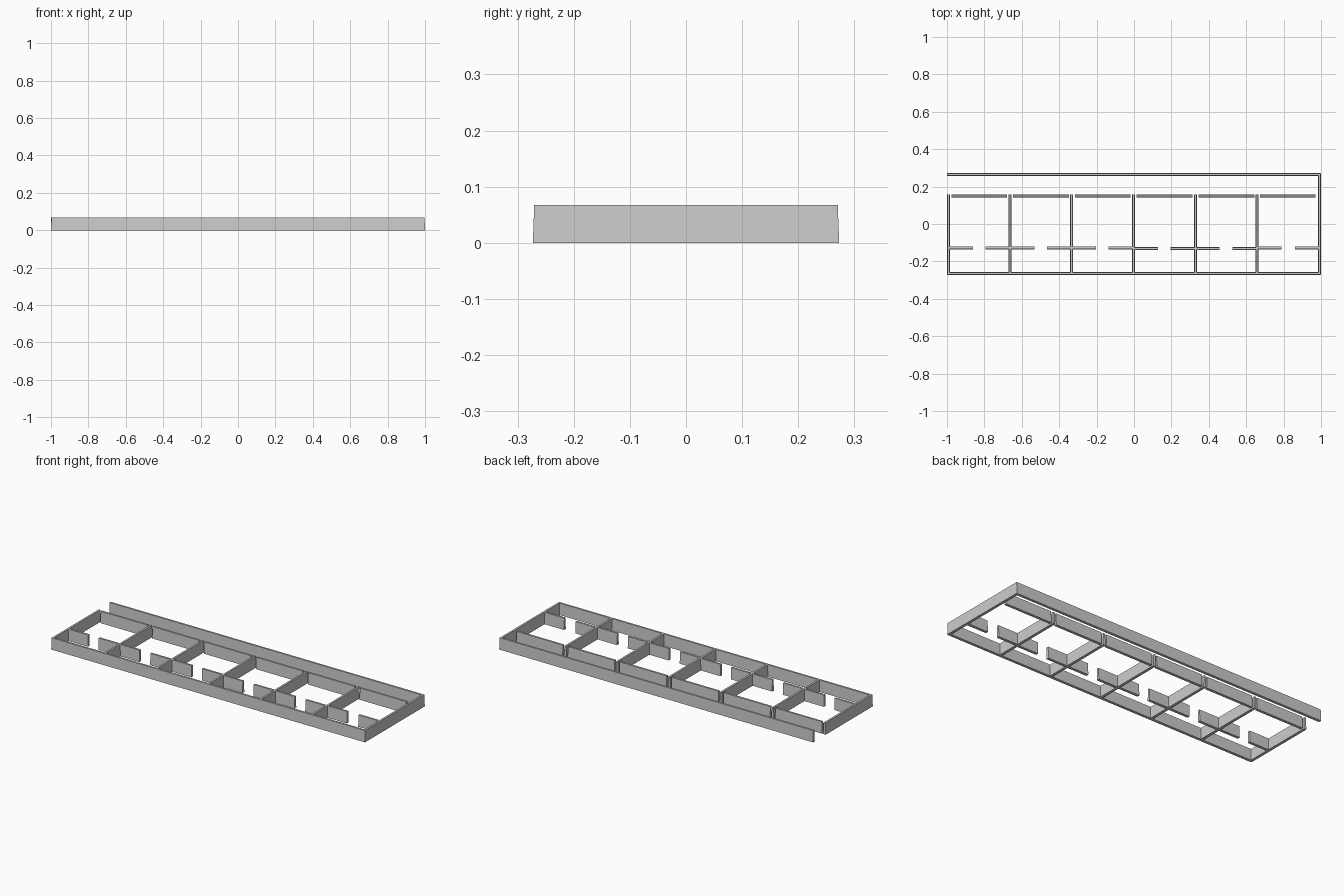
import bpy

if "Cube" in bpy.data.objects:
    bpy.data.objects.remove(bpy.data.objects["Cube"])

H = 0.067            # wall height
BASE, TOP = 0.016, 0.011   # drafted wall thickness at foot and crest


def wall(name, axis, start, end, pos):
    """Straight wall along 'x' or 'y', tapering from base to crest."""
    b, t = BASE / 2, TOP / 2
    profile = [(-b, 0), (b, 0), (t, H), (-t, H)]
    verts = []
    for along in (start, end):
        for off, z in profile:
            verts.append((along, pos + off, z) if axis == 'x' else (pos + off, along, z))
    faces = [(0, 3, 2, 1), (4, 5, 6, 7)]
    faces += [(i, (i + 1) % 4, (i + 1) % 4 + 4, i + 4) for i in range(4)]
    if axis == 'y':
        faces = [f[::-1] for f in faces]
    faces = [f[::-1] for f in faces] if axis == 'x' else faces
    mesh = bpy.data.meshes.new(name)
    mesh.from_pydata(verts, [], faces)
    # make all normals face outward
    import bmesh
    bm = bmesh.new()
    bm.from_mesh(mesh)
    bmesh.ops.recalc_face_normals(bm, faces=bm.faces)
    bm.to_mesh(mesh)
    bm.free()
    obj = bpy.data.objects.new(name, mesh)
    bpy.context.collection.objects.link(obj)
    return obj


# outer shell, open at the left end of the rear corridor
wall("rear_wall", 'x', -1.0, 0.998, 0.265)
wall("front_wall", 'x', -0.998, 0.998, -0.265)
wall("right_wall", 'y', -0.271, 0.271, 0.992)
wall("left_wall", 'y', -0.271, 0.158, -0.992)

# dividers between the six rooms
rooms = [-0.992, -0.663, -0.333, -0.003, 0.328, 0.658, 0.992]
for i, x in enumerate(rooms[1:-1]):
    wall(f"divider_{i + 1}", 'y', -0.262, 0.158, x)

# corridor walls, with a narrow gap beside each divider
for i in range(6):
    right = 0.97 if i == 5 else rooms[i + 1] - 0.015
    wall(f"corridor_wall_{i + 1}", 'x', rooms[i] + 0.017, right, 0.15)

# front partitions: a stub each side of every room's doorway
for i in range(6):
    y = -0.132 if i in (3, 4) else -0.127
    wall(f"partition_left_{i + 1}", 'x', rooms[i], rooms[i] + 0.13, y)
    wall(f"partition_right_{i + 1}", 'x', rooms[i + 1] - 0.132, rooms[i + 1], y)
